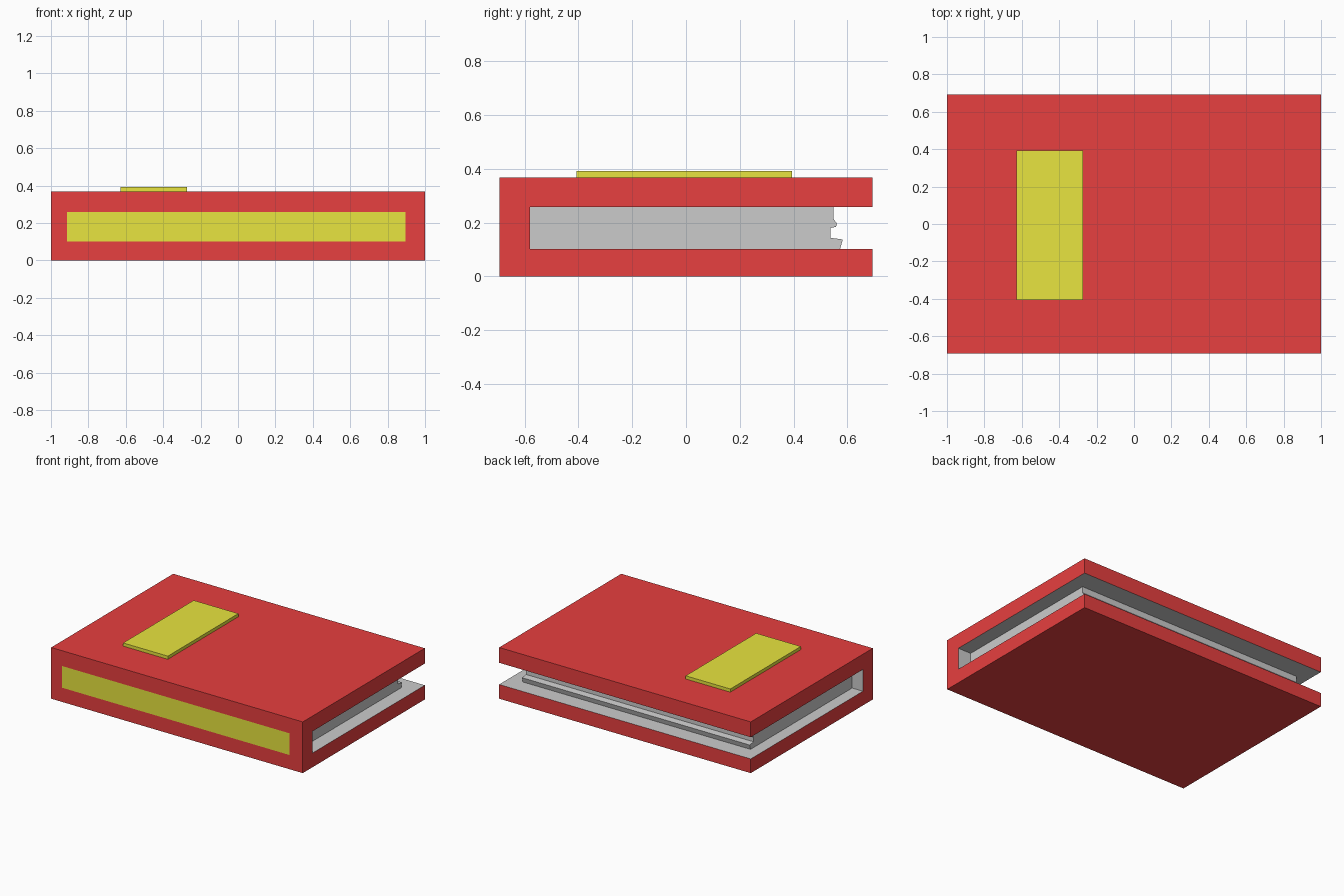
import bpy, bmesh

if "Cube" in bpy.data.objects:
    bpy.data.objects.remove(bpy.data.objects["Cube"])

W, D, H = 1.0, 0.693, 0.368            # half width, half depth, height
LO, HI = 0.102, 0.258                  # gap between the two boards
SPINE = -0.581                         # inner face of the spine
X0, X1 = -0.914, 0.896                 # page block and spine label ends


def material(name, color):
    m = bpy.data.materials.new(name)
    m.diffuse_color = color
    m.use_nodes = True
    m.node_tree.nodes["Principled BSDF"].inputs["Base Color"].default_value = m.diffuse_color
    return m


red = material("red_cover", (0.8, 0.05, 0.05, 1))
yellow = material("yellow_label", (0.81, 0.78, 0.05, 1))


def prism(bm, profile, x0, x1):
    """Extrude a closed (y, z) profile along x."""
    face = bm.faces.new([bm.verts.new((x0, y, z)) for y, z in profile])
    ext = bmesh.ops.extrude_face_region(bm, geom=[face], use_keep_orig=True)
    for v in ext["geom"]:
        if isinstance(v, bmesh.types.BMVert):
            v.co.x = x1
    bmesh.ops.recalc_face_normals(bm, faces=bm.faces)


def finish(bm, name, mats=()):
    me = bpy.data.meshes.new(name)
    bm.normal_update()
    bm.to_mesh(me)
    bm.free()
    for m in mats:
        me.materials.append(m)
    ob = bpy.data.objects.new(name, me)
    bpy.context.collection.objects.link(ob)
    return ob


# Cover: C-shaped wrap, red outside, plain grey lining, yellow spine label
bm = bmesh.new()
prism(bm, [(-D, 0), (D, 0), (D, LO), (SPINE, LO),
           (SPINE, HI), (D, HI), (D, H), (-D, H)], -W, W)
for f in bm.faces:
    c = f.calc_center_median()
    if abs(f.normal.x) < 0.5 and LO - 0.001 < c.z < HI + 0.001 and c.y > -D + 0.01:
        f.material_index = 1
spine = next(f for f in bm.faces if f.normal.y < -0.9)
bmesh.ops.inset_individual(bm, faces=[spine], thickness=0.05)
for v in spine.verts:
    v.co.x = X0 if v.co.x < 0 else X1
    v.co.z = LO if v.co.z < H / 2 else HI
spine.material_index = 2
finish(bm, "cover", (red, None, yellow))

# Pages: block with an uneven fore edge
bm = bmesh.new()
prism(bm, [(SPINE, LO), (0.573, LO), (0.583, 0.137), (0.538, 0.143),
           (0.538, 0.180), (0.557, 0.184), (0.562, 0.195),
           (0.549, 0.213), (0.549, HI), (SPINE, HI)], X0, X1)
finish(bm, "pages")

# Raised title plate on the front board
bm = bmesh.new()
prism(bm, [(-0.407, H), (0.394, H), (0.394, 0.391), (-0.407, 0.391)], -0.628, -0.273)
finish(bm, "title_plate", (yellow,))
